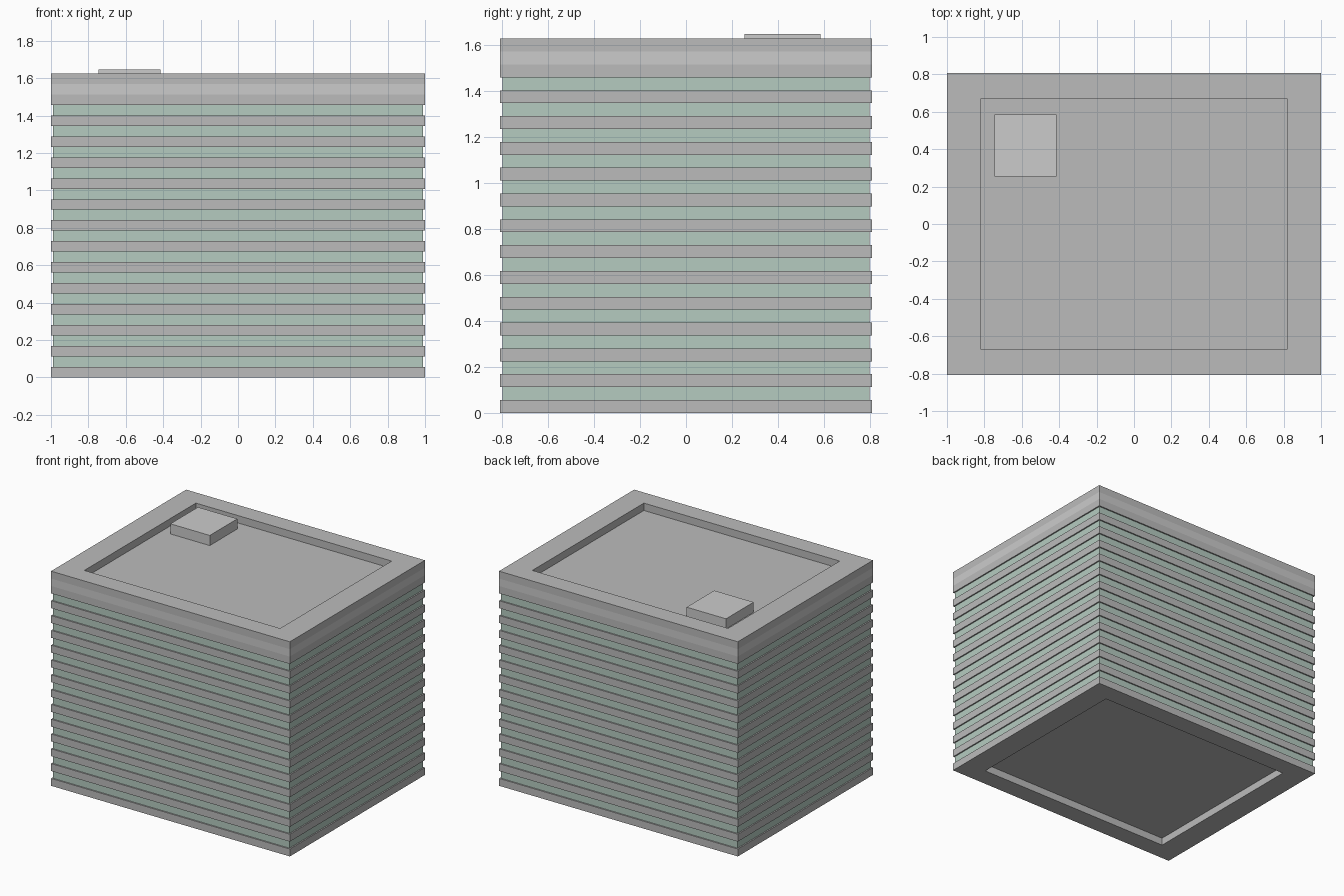
import bpy, bmesh

if "Cube" in bpy.data.objects:
    bpy.data.objects.remove(bpy.data.objects["Cube"])

PITCH, SLAB = 0.1121, 0.056
OUT_X, OUT_Y = 1.0, 0.808
IN_X, IN_Y = 0.82, 0.667


def material(name, rgb):
    m = bpy.data.materials.new(name)
    m.diffuse_color = (*rgb, 1)
    m.use_nodes = True
    m.node_tree.nodes["Principled BSDF"].inputs["Base Color"].default_value = m.diffuse_color
    return m


concrete = material("concrete", (0.5, 0.5, 0.5))
pale = material("pale_panel", (0.64, 0.64, 0.64))
glass = material("green_glass", (0.46, 0.60, 0.53))


def finish(name, bm, mat):
    bmesh.ops.recalc_face_normals(bm, faces=bm.faces)
    me = bpy.data.meshes.new(name)
    bm.to_mesh(me)
    bm.free()
    me.materials.append(mat)
    ob = bpy.data.objects.new(name, me)
    bpy.context.collection.objects.link(ob)
    return ob


def frame(name, ox, oy, ix, iy, z0, z1, mat):
    """Rectangular ring with a rectangular opening."""
    bm = bmesh.new()
    corners = [(-1, -1), (1, -1), (1, 1), (-1, 1)]
    loops = [[bm.verts.new((sx * x, sy * y, z)) for sx, sy in corners]
             for x, y, z in ((ox, oy, z0), (ox, oy, z1), (ix, iy, z1), (ix, iy, z0))]
    for k in range(4):
        a, b = loops[k], loops[(k + 1) % 4]
        for i in range(4):
            j = (i + 1) % 4
            bm.faces.new((a[i], a[j], b[j], b[i]))
    return finish(name, bm, mat)


def box(name, x0, x1, y0, y1, z0, z1, mat):
    bm = bmesh.new()
    bmesh.ops.create_cube(bm, size=1)
    for v in bm.verts:
        v.co = ((x0 + x1) / 2 + v.co.x * (x1 - x0),
                (y0 + y1) / 2 + v.co.y * (y1 - y0),
                (z0 + z1) / 2 + v.co.z * (z1 - z0))
    return finish(name, bm, mat)


# Floor bands, with a window strip above each one
for i in range(14):
    z = i * PITCH
    top = z + SLAB
    if i < 13:
        frame(f"floor_band_{i + 1}", OUT_X, OUT_Y, IN_X, IN_Y, z, top, concrete)
        frame(f"window_strip_{i + 1}", 0.99, 0.798, IN_X, IN_Y, top, z + PITCH, glass)

# Three-layer parapet, flush with the bands
z = 13 * PITCH
for name, mat in (("parapet_lower", concrete), ("parapet_panel", pale), ("parapet_top", concrete)):
    frame(name, OUT_X, OUT_Y, IN_X, IN_Y, z, z + SLAB, mat)
    z += SLAB

# Recessed roof deck and ground deck
box("roof_deck", -IN_X, IN_X, -IN_Y, IN_Y, z - 2 * SLAB, z - SLAB, concrete)
box("ground_deck", -IN_X, IN_X, -IN_Y, IN_Y, SLAB, 2 * SLAB, concrete)

# Rooftop service box
box("roof_box", -0.745, -0.415, 0.255, 0.585, z - SLAB, 1.646, pale)
